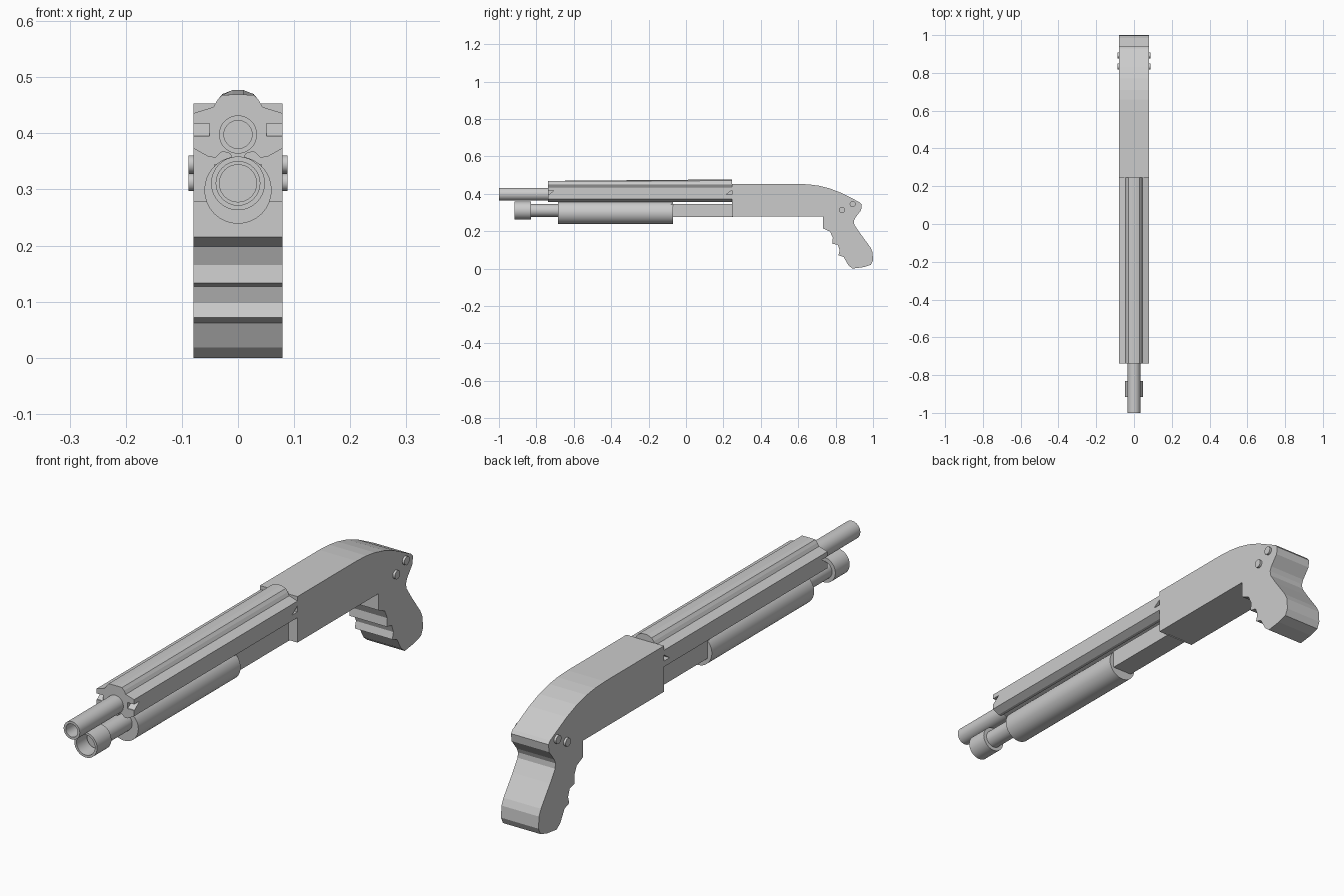
import bpy, bmesh, math
from mathutils import Vector

if "Cube" in bpy.data.objects:
    bpy.data.objects.remove(bpy.data.objects["Cube"])

metal = bpy.data.materials.new("plain_grey")
metal.diffuse_color = (0.6, 0.6, 0.6, 1)
metal.use_nodes = True
metal.node_tree.nodes["Principled BSDF"].inputs["Base Color"].default_value = metal.diffuse_color


def finish(name, bm, smooth=None):
    bmesh.ops.recalc_face_normals(bm, faces=bm.faces[:])
    me = bpy.data.meshes.new(name)
    bm.to_mesh(me)
    bm.free()
    me.materials.append(metal)
    ob = bpy.data.objects.new(name, me)
    bpy.context.collection.objects.link(ob)
    bpy.ops.object.select_all(action='DESELECT')
    ob.select_set(True)
    bpy.context.view_layer.objects.active = ob
    if smooth:
        bpy.ops.object.shade_smooth_by_angle(angle=math.radians(smooth))
    return ob


def prism(name, pts, a, b, axis, smooth=None):
    """Extrude a 2D outline from a to b along x (outline is y,z) or y (outline is x,z)."""
    bm = bmesh.new()
    def put(p, d):
        return bm.verts.new((d, p[0], p[1]) if axis == 'x' else (p[0], d, p[1]))
    r0, r1 = [put(p, a) for p in pts], [put(p, b) for p in pts]
    n = len(pts)
    bm.faces.new(r0)
    bm.faces.new(r1[::-1])
    for i in range(n):
        j = (i + 1) % n
        bm.faces.new((r0[i], r0[j], r1[j], r1[i]))
    return finish(name, bm, smooth)


def lathe(name, prof, z, axis='y', centre_y=0, n=32):
    """Turn (position, radius) rings around a horizontal axis; first and last rings are capped."""
    bm = bmesh.new()
    rings = []
    for d, r in prof:
        ring = []
        for k in range(n):
            t = 2 * math.pi * k / n
            u, w = r * math.cos(t), r * math.sin(t)
            co = (u, d, z + w) if axis == 'y' else (d, centre_y + u, z + w)
            ring.append(bm.verts.new(co))
        rings.append(ring)
    for a, b in zip(rings, rings[1:]):
        for k in range(n):
            j = (k + 1) % n
            bm.faces.new((a[k], a[j], b[j], b[k]))
    bm.faces.new(rings[0])
    bm.faces.new(rings[-1])
    return finish(name, bm, 35)


# receiver and pistol grip, one side profile (y, z)
receiver = [(0.245, 0.278), (0.245, 0.453), (0.60, 0.453), (0.66, 0.450), (0.71, 0.443),
            (0.77, 0.428), (0.83, 0.405), (0.93, 0.354), (0.94, 0.342), (0.936, 0.312),
            (0.905, 0.272), (0.898, 0.255), (0.90, 0.235), (0.93, 0.19), (0.985, 0.115),
            (0.997, 0.09), (1.0, 0.045), (0.988, 0.02), (0.95, 0.008), (0.89, 0.0),
            (0.868, 0.018), (0.843, 0.062), (0.815, 0.072), (0.822, 0.098), (0.812, 0.127),
            (0.782, 0.133), (0.785, 0.165), (0.77, 0.198), (0.732, 0.215), (0.732, 0.278)]
prism("receiver_and_grip", receiver, -0.079, 0.079, 'x')

# barrel and magazine tube, both with hollow muzzles
lathe("barrel", [(0.25, 0.034), (-1.0, 0.034), (-1.0, 0.025), (-0.85, 0.025)], 0.398)
lathe("magazine_tube", [(0.0, 0.034), (-0.86, 0.034)], 0.311)
lathe("magazine_cap", [(-0.83, 0.048), (-0.916, 0.048), (-0.916, 0.039), (-0.85, 0.039)], 0.311)

# pump handle and the bar joining it to the receiver
lathe("pump_handle", [(-0.07, 0.06), (-0.685, 0.06)], 0.299)
prism("action_bar", [(-0.042, 0.275), (0.042, 0.275), (0.042, 0.345), (-0.042, 0.345)],
      -0.08, 0.25, 'y')

# heat shield: half outline mirrored across x, its domed top rising slightly to the rear
half = [(0.010, 0.469), (0.028, 0.4685), (0.037, 0.459), (0.044, 0.447), (0.079, 0.436),
        (0.079, 0.373), (0.052, 0.358), (0.040, 0.357), (0.028, 0.368), (0.014, 0.364),
        (0.010, 0.356)]
outline = half + [(-x, z) for x, z in reversed(half)]
shield = prism("heat_shield", outline, -0.738, 0.247, 'y')
for v in shield.data.vertices:
    if v.co.y > 0 and v.co.z > 0.465:
        v.co.z = 0.477 if abs(v.co.x) < 0.02 else 0.470

# wedge notches at both ends of the shield sides
for s in (-1, 1):
    for tri in ([(-0.75, 0.418), (-0.705, 0.418), (-0.735, 0.395), (-0.75, 0.395)],
                [(0.26, 0.418), (0.245, 0.418), (0.212, 0.395), (0.26, 0.395)]):
        cutter = prism("notch_cutter", tri, s * 0.051, s * 0.1, 'x')
        cutter.hide_render = True
        mod = shield.modifiers.new("notch", 'BOOLEAN')
        mod.operation, mod.solver, mod.object = 'DIFFERENCE', 'EXACT', cutter
        bpy.context.view_layer.objects.active = shield
        bpy.ops.object.modifier_apply(modifier=mod.name)
        bpy.data.objects.remove(cutter)

# cross pins showing on both sides
for i, (y, z) in enumerate([(0.834, 0.313), (0.891, 0.345)]):
    lathe(f"cross_pin_{i + 1}", [(-0.088, 0.016), (0.088, 0.016)], z, 'x', y, 20)
